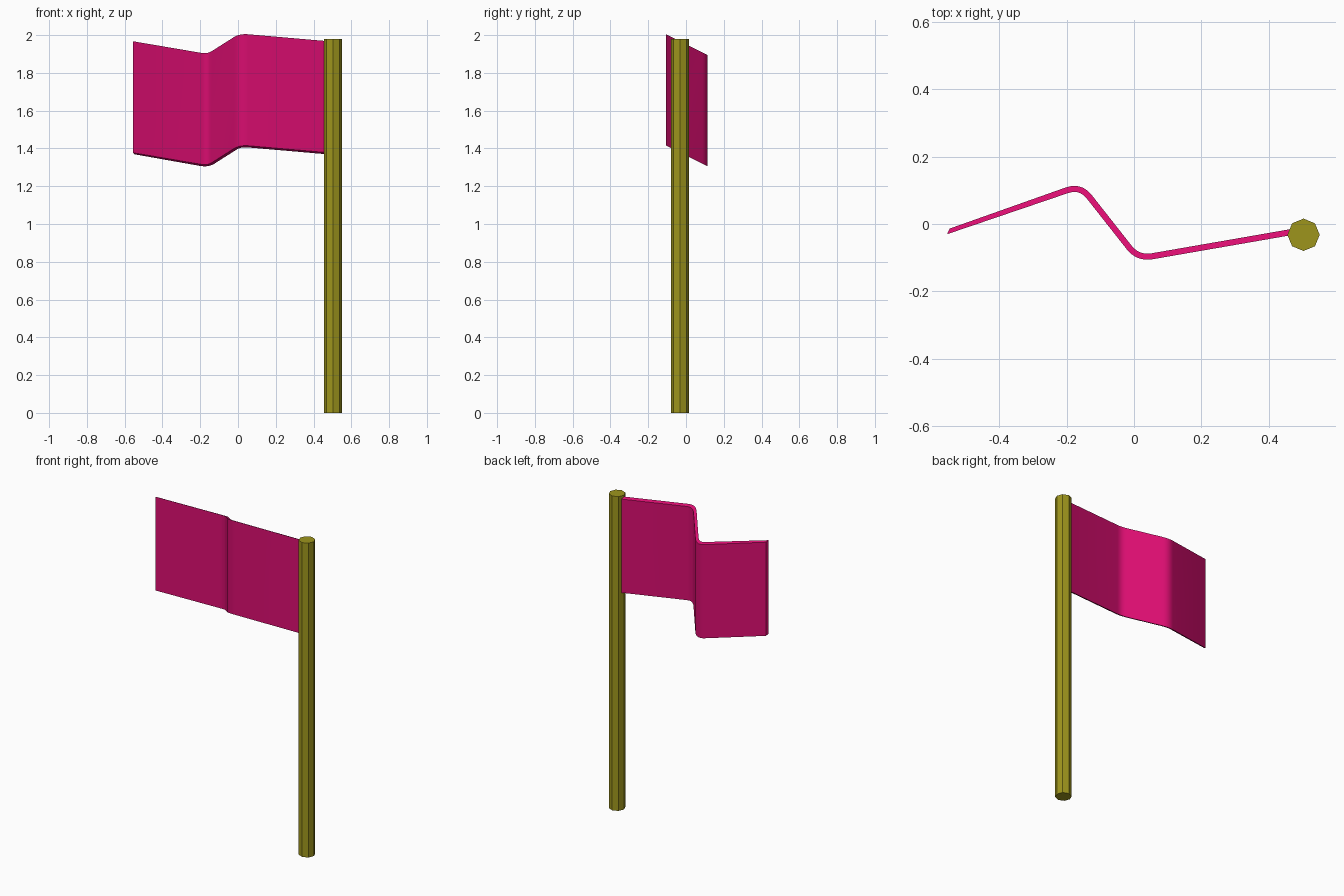
import bpy, bmesh
from mathutils import Vector

if "Cube" in bpy.data.objects:
    bpy.data.objects.remove(bpy.data.objects["Cube"])


def paint(obj, name, color):
    mat = bpy.data.materials.new(name)
    mat.diffuse_color = color
    mat.use_nodes = True
    mat.node_tree.nodes["Principled BSDF"].inputs["Base Color"].default_value = mat.diffuse_color
    obj.data.materials.append(mat)


def fillet(prev, corner, nxt, length, steps=5):
    """Rounded corner points between two straight runs."""
    a = corner + (prev - corner).normalized() * length
    b = corner + (nxt - corner).normalized() * length
    return [a * (1 - t) ** 2 + corner * 2 * t * (1 - t) + b * t ** 2
            for t in (i / steps for i in range(steps + 1))]


# Octagonal pole
bpy.ops.mesh.primitive_cylinder_add(vertices=8, radius=0.048, depth=1.98,
                                    location=(0.503, -0.032, 0.99))
pole = bpy.context.object
pole.name = "pole"
paint(pole, "olive", (0.34, 0.30, 0.012, 1))

# Flag: S-shaped plan path with rounded folds, free end to pole
start, fold_a, fold_b, end = (Vector(p) for p in (
    (-0.551, -0.022), (-0.159, 0.114), (0.012, -0.103), (0.49, -0.02)))
path = ([start] + fillet(start, fold_a, fold_b, 0.042)
        + fillet(fold_a, fold_b, end, 0.042) + [end])

HALF, TOP, HEIGHT, DROOP = 0.009, 1.952, 0.59, 0.5
bm = bmesh.new()
rings = []
for i, p in enumerate(path):
    d = (path[min(i + 1, len(path) - 1)] - path[max(i - 1, 0)]).normalized()
    # the tangent next to a long straight run follows that run's angle bisector
    if 0 < i < len(path) - 1:
        d = ((path[i + 1] - p).normalized() + (p - path[i - 1]).normalized()).normalized()
    n = Vector((-d.y, d.x))
    if i == 0:
        n = Vector((0.4, 0.92))  # slanted free edge
    ring = []
    for side, drop in ((1, 0), (1, HEIGHT), (-1, HEIGHT), (-1, 0)):
        q = p + n * HALF * side
        ring.append(bm.verts.new((q.x, q.y, TOP - DROOP * q.y - drop)))
    rings.append(ring)
for a, b in zip(rings, rings[1:]):
    for k in range(4):
        m = (k + 1) % 4
        bm.faces.new((a[k], a[m], b[m], b[k]))
bm.faces.new(rings[0])
bm.faces.new(rings[-1])
bmesh.ops.recalc_face_normals(bm, faces=bm.faces)
mesh = bpy.data.meshes.new("flag")
bm.to_mesh(mesh)
bm.free()
flag = bpy.data.objects.new("flag", mesh)
bpy.context.collection.objects.link(flag)
paint(flag, "magenta", (0.69, 0.004, 0.16, 1))

# Smooth the cloth folds, keep the rim crisp
bpy.ops.object.select_all(action='DESELECT')
flag.select_set(True)
bpy.context.view_layer.objects.active = flag
bpy.ops.object.shade_smooth_by_angle(angle=0.52)
